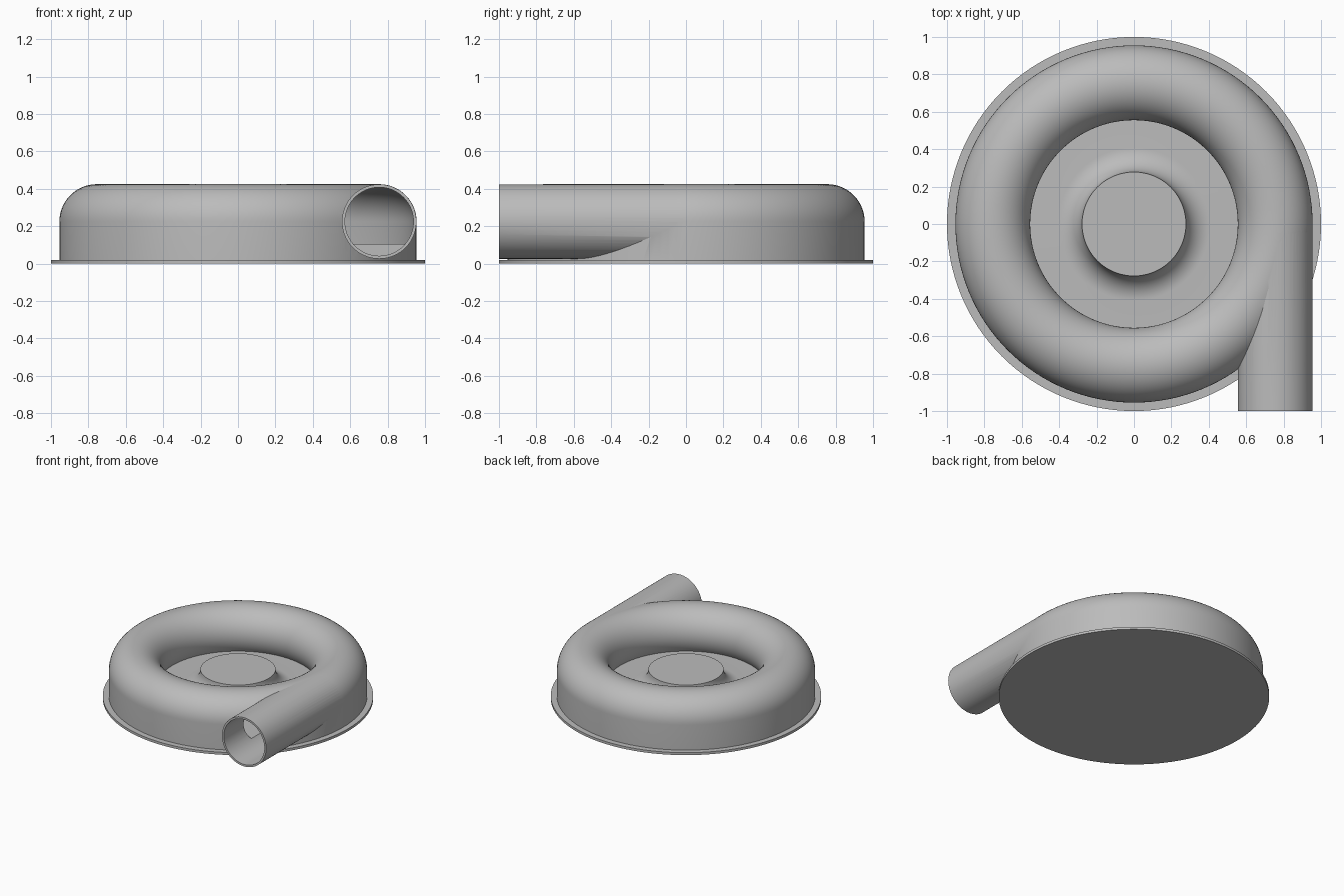
import bpy, bmesh
from math import sin, cos, pi, radians, sqrt
from mathutils import Matrix, Vector

cube = bpy.data.objects.get("Cube")
if cube:
    bpy.data.objects.remove(cube, do_unlink=True)

RING, MID, TUBE, WALL = 0.755, 0.225, 0.2, 0.015   # scroll radius, centre height, tube radius, wall
FLOOR, HUB_R, HUB_Z = 0.105, 0.278, 0.235

grey = bpy.data.materials.new("plain_grey")
grey.use_nodes = True
colour = (0.5, 0.5, 0.5, 1)
grey.diffuse_color = colour
grey.node_tree.nodes["Principled BSDF"].inputs["Base Color"].default_value = colour


def add_object(name, bm):
    bmesh.ops.recalc_face_normals(bm, faces=bm.faces)
    mesh = bpy.data.meshes.new(name)
    bm.to_mesh(mesh)
    bm.free()
    mesh.materials.append(grey)
    obj = bpy.data.objects.new(name, mesh)
    bpy.context.collection.objects.link(obj)
    return obj


def lathe(name, profile, closed, steps=128):
    """Revolve (radius, height) points around z."""
    bm = bmesh.new()
    verts = [bm.verts.new((r, 0, z)) for r, z in profile]
    pairs = list(zip(verts, verts[1:]))
    if closed:
        pairs.append((verts[-1], verts[0]))
    edges = [bm.edges.new(p) for p in pairs]
    bmesh.ops.spin(bm, geom=verts + edges, cent=(0, 0, 0), axis=(0, 0, 1),
                   angle=2 * pi, steps=steps, use_merge=True)
    bmesh.ops.remove_doubles(bm, verts=bm.verts, dist=1e-5)
    return add_object(name, bm)


def pipe(name, radius, y0, y1):
    """Solid cylinder along y at the outlet."""
    bm = bmesh.new()
    place = Matrix.Translation((RING, (y0 + y1) / 2, MID)) @ Matrix.Rotation(pi / 2, 4, "X")
    bmesh.ops.create_cone(bm, cap_ends=True, segments=72, radius1=radius, radius2=radius,
                          depth=y1 - y0, matrix=place)
    return add_object(name, bm)


def arc(cx, cz, r, a0, a1, n):
    return [(cx + r * cos(a0 + (a1 - a0) * i / n), cz + r * sin(a0 + (a1 - a0) * i / n))
            for i in range(n + 1)]


def scroll_arc(r):
    """Over the top from the outer wall to where the tube meets the floor."""
    drop = MID - FLOOR
    end = pi + math_asin(drop / r)
    return arc(RING, MID, r, 0, end, 36)


def math_asin(s):
    from math import asin
    return asin(s)


def combine(target, tool, operation):
    mod = target.modifiers.new(operation, "BOOLEAN")
    mod.operation = operation
    mod.solver = "EXACT"
    mod.object = tool
    bpy.context.view_layer.objects.active = target
    bpy.ops.object.modifier_apply(modifier=mod.name)
    bpy.data.objects.remove(tool, do_unlink=True)


def smooth(obj):
    bpy.ops.object.select_all(action="DESELECT")
    obj.select_set(True)
    bpy.context.view_layer.objects.active = obj
    bpy.ops.object.shade_smooth_by_angle(angle=radians(25))


# Scroll housing with floor and flared hub, as one solid
fillet = HUB_Z - FLOOR
hub = arc(HUB_R + fillet, HUB_Z, fillet, 1.5 * pi, pi, 14)
profile = [(0, 0.01), (RING + TUBE, 0.01)] + scroll_arc(TUBE) + hub + [(0, HUB_Z)]
housing = lathe("scroll_housing", profile, False)

# Outlet pipe joined on, then both hollowed out
combine(housing, pipe("outlet_pipe", TUBE - 0.001, -1, 0), "UNION")
inner = TUBE - WALL
cavity = [(RING + inner, FLOOR)] + scroll_arc(inner)
combine(housing, lathe("cavity_cutter", cavity, True), "DIFFERENCE")
combine(housing, pipe("bore_cutter", inner - 0.002, -1.1, 0), "DIFFERENCE")
smooth(housing)

# Round base plate
base = lathe("base_plate", [(0, 0), (1, 0), (1, 0.02), (0, 0.02)], False)
smooth(base)
